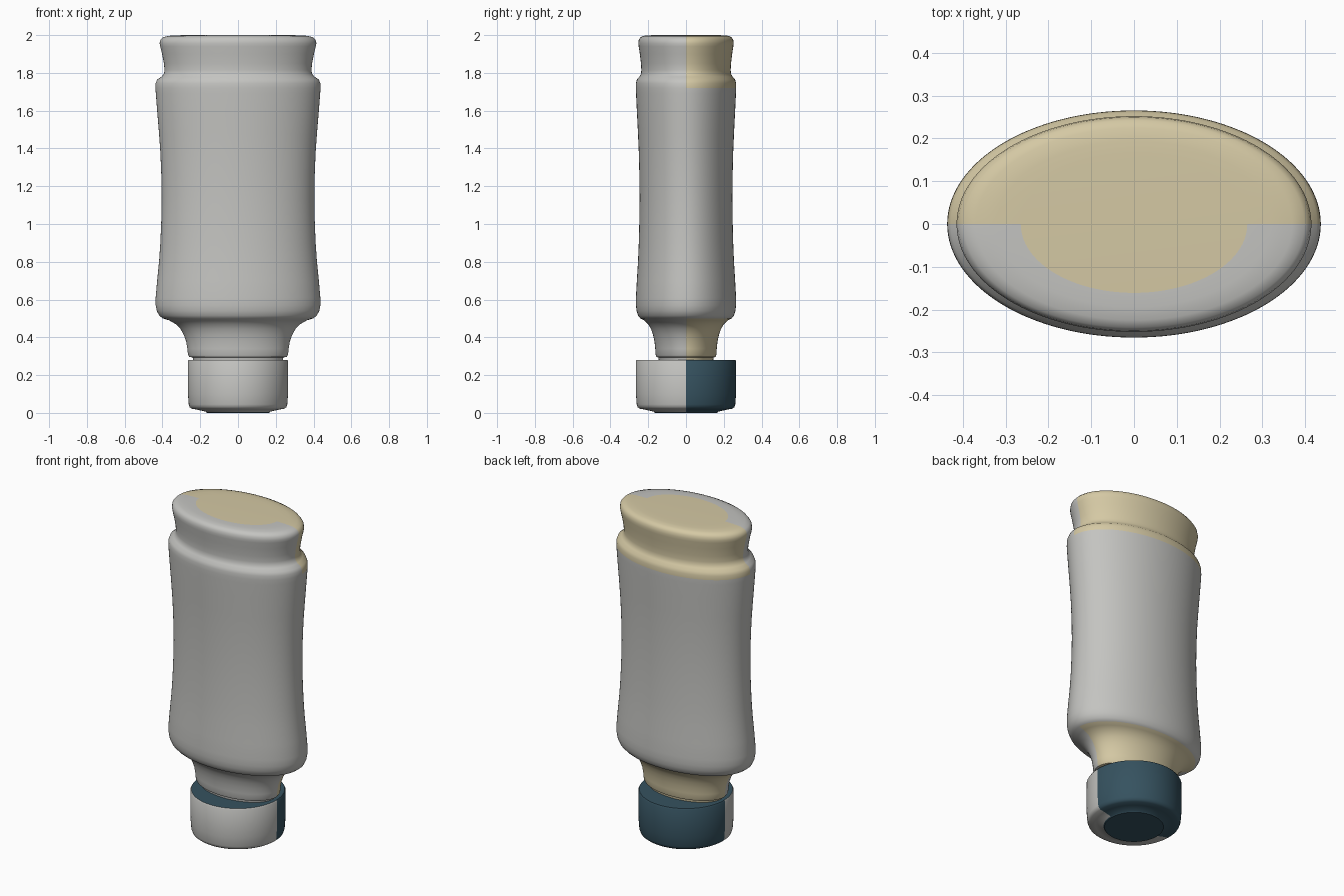
import bpy, bmesh, math

cube = bpy.data.objects.get("Cube")
if cube:
    bpy.data.objects.remove(cube, do_unlink=True)


def material(name, rgb):
    m = bpy.data.materials.new(name)
    m.use_nodes = True
    m.diffuse_color = (*rgb, 1)
    m.node_tree.nodes["Principled BSDF"].inputs["Base Color"].default_value = (*rgb, 1)
    return m


grey = material("soft grey", (0.55, 0.55, 0.53))
cream = material("cream", (0.66, 0.58, 0.37))
teal = material("dark teal", (0.036, 0.084, 0.115))


def lathe(name, profile, y_scale, mats, rule, segments=128):
    """Sweep (radius, z) points, bottom to top, round z; rule(face centre, radius) picks the material."""
    bm = bmesh.new()
    rings = []
    for r, z in profile:
        angles = [2 * math.pi * i / segments for i in range(segments)]
        rings.append([bm.verts.new((r * math.cos(a), r * y_scale * math.sin(a), z))
                      for a in angles])
    for low, high in zip(rings, rings[1:]):
        for i in range(segments):
            j = (i + 1) % segments
            bm.faces.new((low[i], low[j], high[j], high[i]))
    bm.faces.new(rings[0][::-1])
    bm.faces.new(rings[-1])
    bm.normal_update()
    for f in bm.faces:
        c = f.calc_center_median()
        f.material_index = rule(c, math.hypot(c.x, c.y / y_scale), f.normal)
    mesh = bpy.data.meshes.new(name)
    bm.to_mesh(mesh)
    bm.free()
    obj = bpy.data.objects.new(name, mesh)
    bpy.context.collection.objects.link(obj)
    for m in mats:
        mesh.materials.append(m)
    bpy.ops.object.select_all(action='DESELECT')
    obj.select_set(True)
    bpy.context.view_layer.objects.active = obj
    bpy.ops.object.shade_smooth_by_angle(angle=math.radians(40))
    return obj


# Oval bottle: neck, shoulder, waisted body, groove and flared base rim
body_profile = [
    (0.235, 0.27), (0.24, 0.293), (0.258, 0.297), (0.265, 0.308), (0.268, 0.34),
    (0.275, 0.38), (0.288, 0.415), (0.305, 0.445), (0.33, 0.47), (0.365, 0.49),
    (0.398, 0.50), (0.417, 0.515), (0.43, 0.54), (0.436, 0.57), (0.436, 0.61),
    (0.428, 0.70), (0.418, 0.80), (0.411, 0.90), (0.406, 1.02), (0.404, 1.14),
    (0.406, 1.26), (0.411, 1.38), (0.418, 1.48), (0.428, 1.60), (0.435, 1.69),
    (0.437, 1.72), (0.436, 1.745), (0.428, 1.765), (0.405, 1.78), (0.392, 1.795),
    (0.389, 1.815), (0.392, 1.85), (0.402, 1.90), (0.412, 1.94), (0.415, 1.957),
    (0.411, 1.975), (0.398, 1.988), (0.37, 1.996), (0.32, 1.999), (0.265, 2.0)]


def body_rule(c, r, n):
    if r < 0.255 and c.z > 1.99:          # oval panel on the end
        return 1
    if c.y > 0 and not 0.50 < c.z < 1.72:  # back half outside the main body
        return 1
    return 0


lathe("bottle_body", body_profile, 0.608, (grey, cream), body_rule)

# Round cap under the neck
cap_profile = [
    (0.165, 0.0), (0.17, 0.006), (0.215, 0.017), (0.245, 0.022), (0.256, 0.03),
    (0.261, 0.045), (0.265, 0.10), (0.266, 0.272), (0.261, 0.28), (0.20, 0.28)]


def cap_rule(c, r, n):
    return 1 if c.y > 0 or n.z > 0.9 or r < 0.168 else 0


lathe("bottle_cap", cap_profile, 1.0, (grey, teal), cap_rule)
